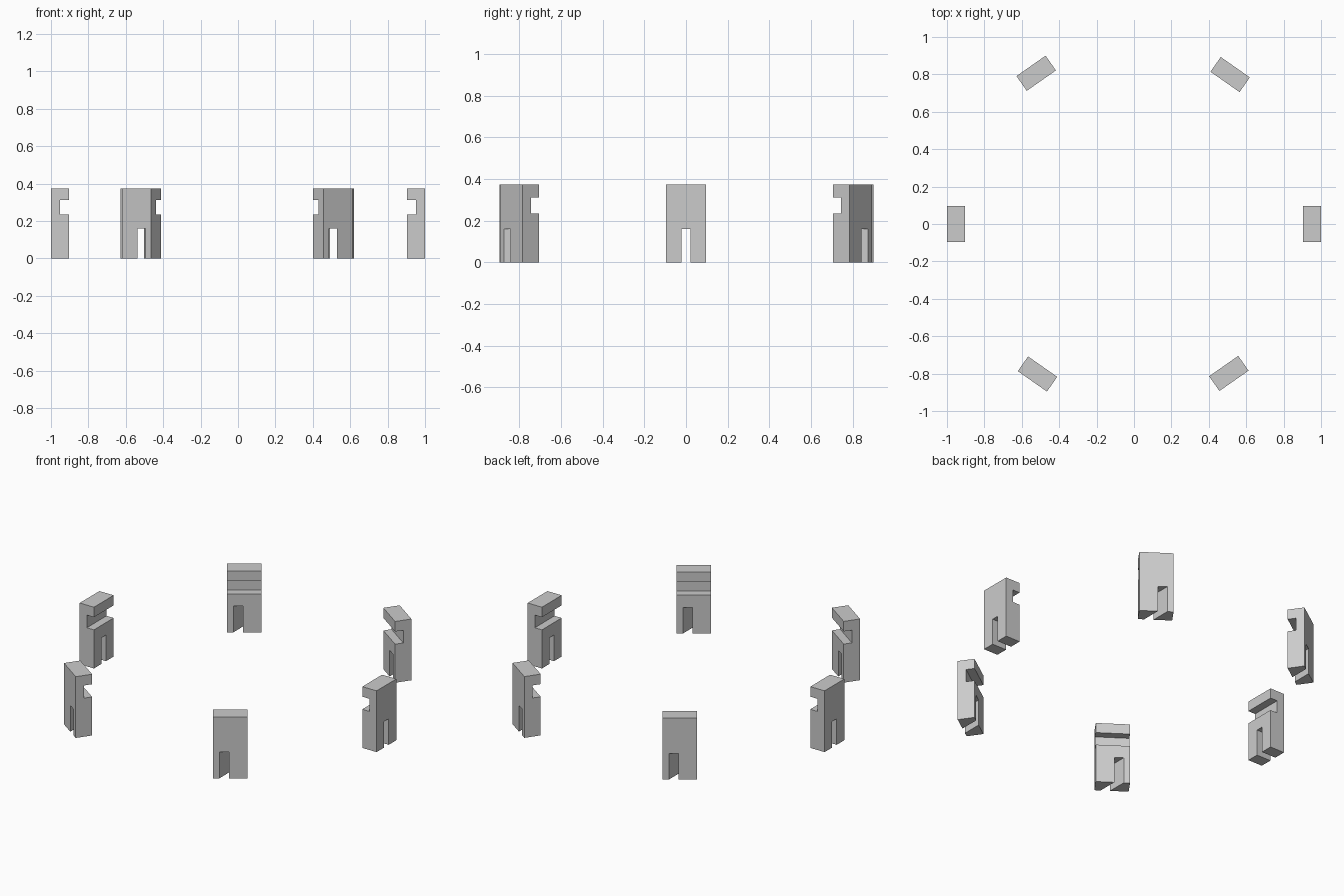
import bpy
from math import radians

if "Cube" in bpy.data.objects:
    bpy.data.objects.remove(bpy.data.objects["Cube"])

T, W, H = 0.096, 0.19, 0.373          # radial thickness, width, height
GROOVE = (0.235, 0.312)               # groove bottom and top
SLOT_W, SLOT_H = 0.043, 0.159


def box(name, size, loc, angle=0):
    bpy.ops.mesh.primitive_cube_add(size=1, location=loc, rotation=(0, 0, radians(angle)))
    ob = bpy.context.object
    ob.name = name
    ob.scale = size
    bpy.ops.object.transform_apply(location=False, rotation=False, scale=True)
    return ob


def cut(ob, cutter):
    mod = ob.modifiers.new("cut", 'BOOLEAN')
    mod.operation = 'DIFFERENCE'
    mod.solver = 'EXACT'
    mod.object = cutter
    bpy.context.view_layer.objects.active = ob
    bpy.ops.object.modifier_apply(modifier=mod.name)
    bpy.data.objects.remove(cutter, do_unlink=True)


def clip(name, x, y, angle, slot_along_y):
    # upright block whose outer face points along the angle
    ob = box(name, (T, W, H), (x, y, H / 2), angle)
    # retaining groove across the inner face
    zc, h = sum(GROOVE) / 2, GROOVE[1] - GROOVE[0]
    groove = box("groove_cutter", (T, W * 2, h), (0, 0, 0), angle)
    inward = ob.matrix_world.to_3x3().col[0] * (-T / 2)
    groove.location = (x + inward.x, y + inward.y, zc)
    bpy.context.view_layer.update()
    cut(ob, groove)
    # through slot at the foot, aligned with a world axis
    size = (SLOT_W, 0.4, SLOT_H * 2) if slot_along_y else (0.4, SLOT_W, SLOT_H * 2)
    cut(ob, box("slot_cutter", size, (x, y, 0)))


# end clips
clip("right_clip", 1 - T / 2, 0, 0, False)
clip("left_clip", -1 + T / 2, 0, 180, False)

# angled corner clips
for name, x, y, angle in (
    ("back_right_clip", 0.514, 0.799, 55),
    ("back_left_clip", -0.523, 0.806, 125),
    ("front_left_clip", -0.516, -0.802, 235),
    ("front_right_clip", 0.507, -0.799, 305),
):
    clip(name, x, y, angle, True)
